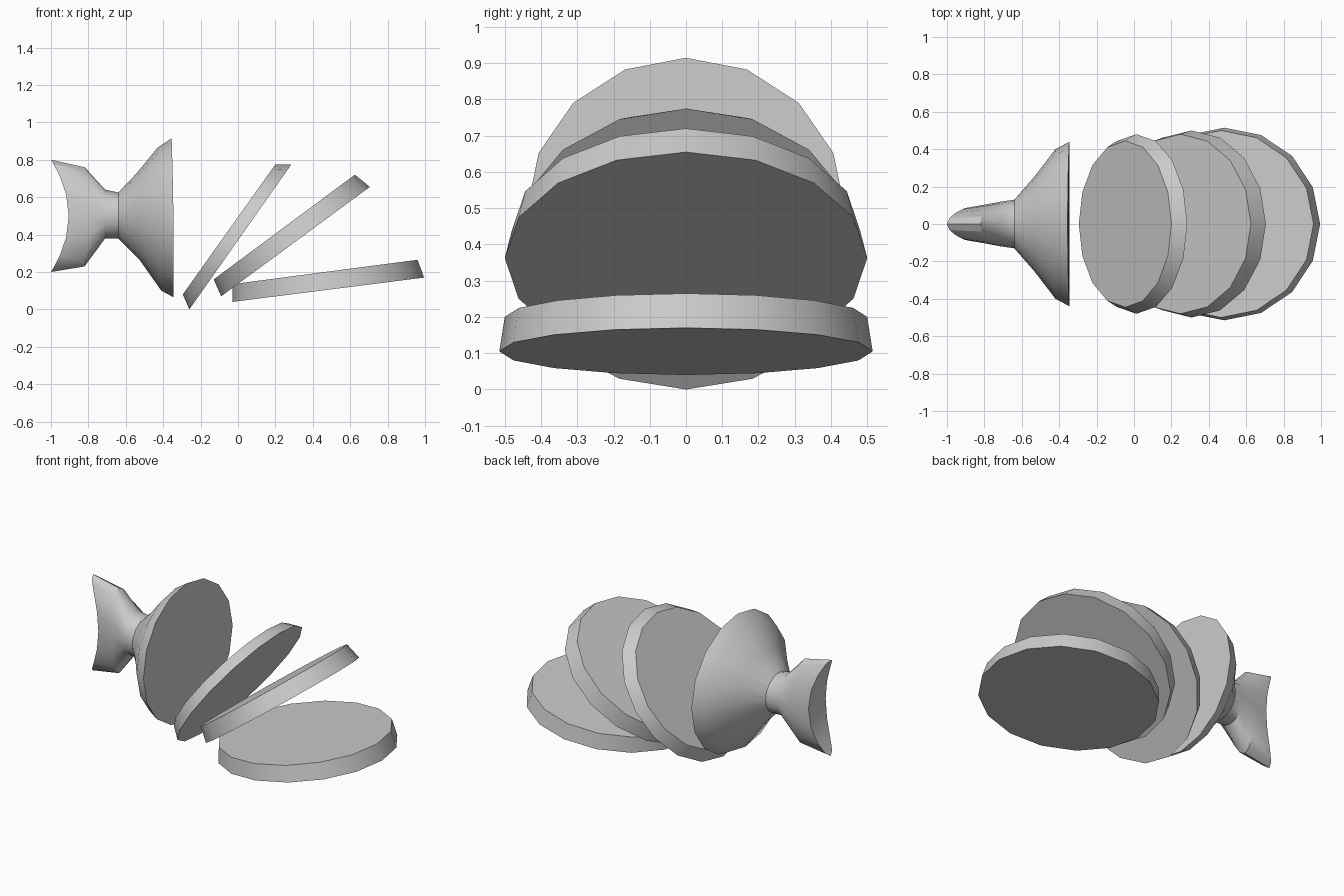
import bpy, bmesh
from math import sin, cos, pi, radians
from mathutils import Vector

SIDES = 16

cube = bpy.data.objects.get("Cube")
if cube:
    bpy.data.objects.remove(cube)

grey = bpy.data.materials.new("plain grey")
grey.use_nodes = True
grey.diffuse_color = (0.6, 0.6, 0.6, 1)
grey.node_tree.nodes["Principled BSDF"].inputs["Base Color"].default_value = (0.6, 0.6, 0.6, 1)


def ring(bm, low, high, half_width, bend=0.0):
    """Oval loop between two points in the xz plane; bend sweeps its ends towards -x."""
    low, high = Vector((low[0], 0, low[1])), Vector((high[0], 0, high[1]))
    mid, axis = (low + high) / 2, (high - low) / 2
    verts = []
    for i in range(SIDES):
        a = 2 * pi * i / SIDES
        co = mid + axis * cos(a) + Vector((-bend * cos(a) ** 2, half_width * sin(a), 0))
        verts.append(bm.verts.new(co))
    return verts


def cap(bm, loop):
    """Close a loop with strips running from one side to the other."""
    for i in range(SIDES // 2):
        quad = [loop[i], loop[i + 1], loop[-i - 1], loop[-i]]
        bm.faces.new(list(dict.fromkeys(quad)))


def loft(name, sections):
    bm = bmesh.new()
    loops = [ring(bm, *s) for s in sections]
    for a, b in zip(loops, loops[1:]):
        for i in range(SIDES):
            j = (i + 1) % SIDES
            bm.faces.new((a[i], a[j], b[j], b[i]))
    cap(bm, loops[0])
    cap(bm, loops[-1])
    bmesh.ops.recalc_face_normals(bm, faces=bm.faces)
    mesh = bpy.data.meshes.new(name)
    bm.to_mesh(mesh)
    bm.free()
    mesh.materials.append(grey)
    obj = bpy.data.objects.new(name, mesh)
    bpy.context.collection.objects.link(obj)
    bpy.ops.object.select_all(action='DESELECT')
    obj.select_set(True)
    bpy.context.view_layer.objects.active = obj
    bpy.ops.object.shade_smooth_by_angle(angle=radians(35))


# Tail: flared cut end, narrow waist, forked fin
loft("fish_tail", [
    ((-0.34, 0.065), (-0.35, 0.915), 0.44, 0.005),
    ((-0.41, 0.10), (-0.43, 0.865), 0.40),
    ((-0.53, 0.27), (-0.54, 0.73), 0.25),
    ((-0.64, 0.38), (-0.64, 0.625), 0.13),
    ((-0.71, 0.38), (-0.71, 0.64), 0.12),
    ((-0.79, 0.23), (-0.79, 0.76), 0.105, 0.03),
    ((-0.905, 0.20), (-0.905, 0.80), 0.085, 0.095),
])

# Slices leaning further over towards the flat one
loft("upright_slice", [
    ((-0.26, 0.0), (0.285, 0.775), 0.48),
    ((-0.295, 0.08), (0.20, 0.775), 0.445),
])
loft("leaning_slice", [
    ((-0.09, 0.07), (0.705, 0.655), 0.50),
    ((-0.13, 0.16), (0.625, 0.72), 0.48),
])
loft("flat_slice", [
    ((-0.03, 0.04), (0.995, 0.17), 0.515),
    ((-0.03, 0.135), (0.96, 0.265), 0.50),
])
